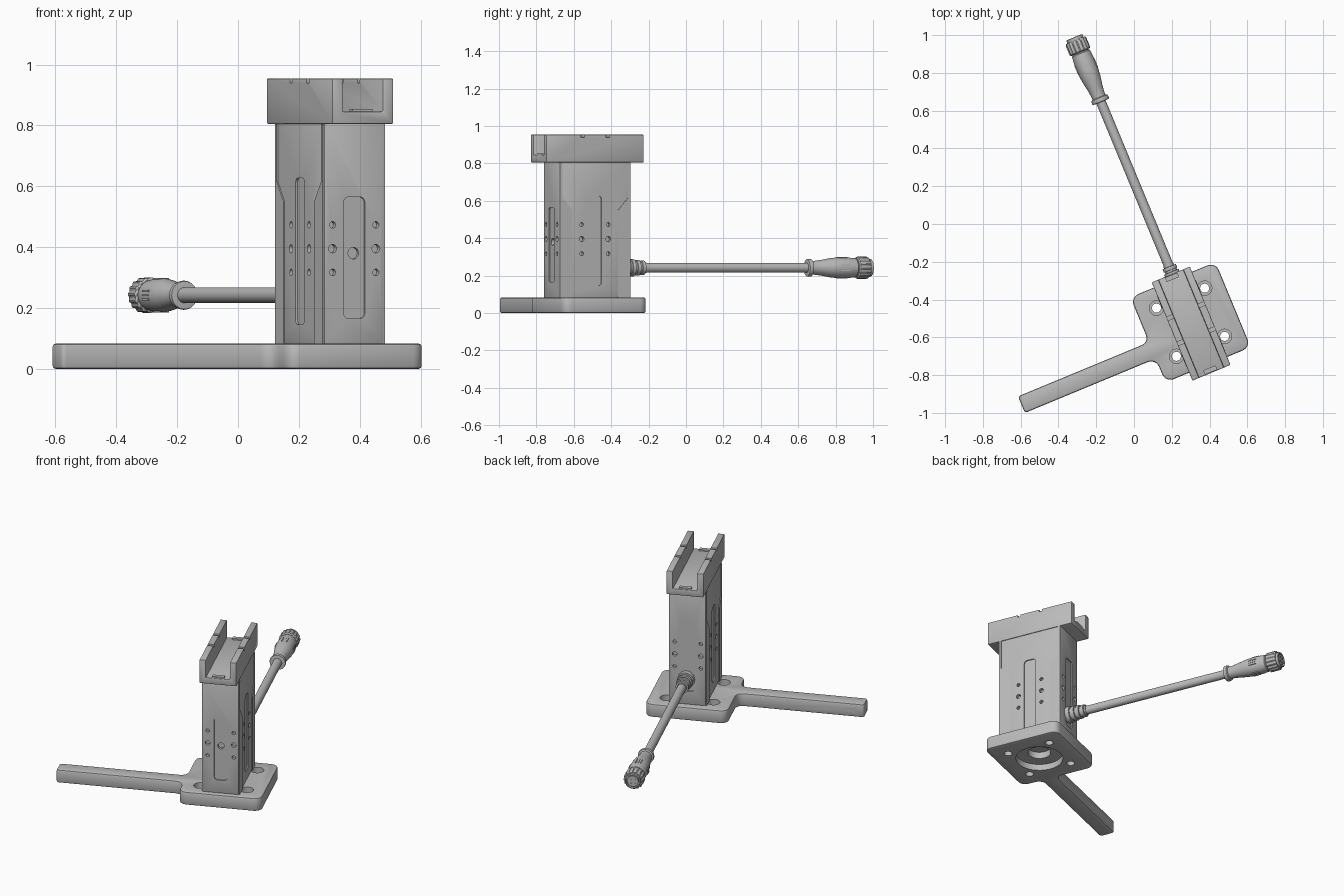
import bpy, bmesh
from math import cos, sin, pi, radians
from mathutils import Matrix, Vector

if "Cube" in bpy.data.objects:
    bpy.data.objects.remove(bpy.data.objects["Cube"])

grey = bpy.data.materials.new("plain_grey")
grey.use_nodes = True
grey.diffuse_color = (0.5, 0.5, 0.5, 1)
grey.node_tree.nodes["Principled BSDF"].inputs["Base Color"].default_value = (0.5, 0.5, 0.5, 1)

# The whole assembly is turned about the upright axis
PLACE = Matrix.Translation((0.3025, -0.5275, 0)) @ Matrix.Rotation(radians(22.5), 4, 'Z')
parts = []


def face(angle, dist):
    """Frame on an upright face: x across, y up, z outward."""
    axes = Matrix(((0, 0, 1, dist), (1, 0, 0, 0), (0, 1, 0, 0), (0, 0, 0, 1)))
    return Matrix.Rotation(radians(angle), 4, 'Z') @ axes


def finish(name, bm, matrix, keep=True):
    bmesh.ops.recalc_face_normals(bm, faces=bm.faces[:])
    mesh = bpy.data.meshes.new(name)
    bm.to_mesh(mesh)
    bm.free()
    mesh.transform(PLACE @ matrix)
    mesh.materials.append(grey)
    ob = bpy.data.objects.new(name, mesh)
    bpy.context.collection.objects.link(ob)
    if keep:
        parts.append(ob)
    return ob


def prism(name, pts, height, matrix=Matrix(), keep=True):
    bm = bmesh.new()
    low = bm.faces.new([bm.verts.new((p[0], p[1], 0)) for p in pts])
    ext = bmesh.ops.extrude_face_region(bm, geom=[low])
    tops = [v for v in ext["geom"] if isinstance(v, bmesh.types.BMVert)]
    bmesh.ops.translate(bm, verts=tops, vec=(0, 0, height))
    return finish(name, bm, matrix, keep)


def lathe(name, profile, matrix, segs=32, knurl=0.0):
    """Rings of (radius, distance) along the frame's z, optionally knurled."""
    bm = bmesh.new()
    rings = []
    for r, z in profile:
        ring = []
        for i in range(segs):
            a = 2 * pi * i / segs
            rr = r - (knurl if i % 4 > 1 else 0)
            ring.append(bm.verts.new((rr * cos(a), rr * sin(a), z)))
        rings.append(ring)
    for a, b in zip(rings, rings[1:]):
        for i in range(segs):
            j = (i + 1) % segs
            bm.faces.new((a[i], a[j], b[j], b[i]))
    bm.faces.new(rings[0])
    bm.faces.new(rings[-1])
    return finish(name, bm, matrix)


def circle(x, y, r, n=24):
    return [(x + r * cos(2 * pi * i / n), y + r * sin(2 * pi * i / n)) for i in range(n)]


def rect(x0, x1, y0, y1):
    return [(x0, y0), (x1, y0), (x1, y1), (x0, y1)]


def rounded(pts, radii, steps=6):
    out = []
    for i, p in enumerate(pts):
        p, a, b = Vector(p), Vector(pts[i - 1]), Vector(pts[(i + 1) % len(pts)])
        r = radii[i]
        s, e = p + (a - p).normalized() * r, p + (b - p).normalized() * r
        for k in range(steps + 1):
            t = k / steps
            w = 1 - t
            # Blend of curve and corner that stays close to a circular arc
            out.append((s * w * w + p * 1.6 * w * t + (s + e) * 0.2 * w * t + e * t * t))
    return out


def apply_mod(ob, kind, **settings):
    bpy.context.view_layer.objects.active = ob
    mod = ob.modifiers.new("step", kind)
    for key, value in settings.items():
        setattr(mod, key, value)
    bpy.ops.object.modifier_apply(modifier=mod.name)


def bevel(ob, width):
    apply_mod(ob, 'BEVEL', width=width, segments=2, limit_method='ANGLE', angle_limit=radians(60))


def cut(ob, pts, height, matrix):
    cutter = prism("cutter", pts, height, matrix, keep=False)
    apply_mod(ob, 'BOOLEAN', object=cutter, operation='DIFFERENCE', solver='EXACT')
    bpy.data.objects.remove(cutter)


# Base plate with its long side arm
H = 0.244
CY = 0.008
outline = [(-H, CY - H), (H, CY - H), (H, CY + H), (-H, CY + H),
           (-H, -0.005), (-0.994, -0.005), (-0.994, -0.1), (-H, -0.1)]
plate = prism("base_plate", rounded(outline, [0.045] * 4 + [0.04, 0.015, 0.015, 0.045]), 0.083)
bevel(plate, 0.01)
for sx in (-1, 1):
    for sy in (-1, 1):
        x, y = sx * 0.138, CY + sy * 0.138
        cut(plate, circle(x, y, 0.024), 0.2, Matrix.Translation((0, 0, -0.05)))
        cut(plate, circle(x, y, 0.038), 0.1, Matrix.Translation((0, 0, 0.045)))
cut(plate, circle(0, CY, 0.14, 48), 0.09, Matrix.Translation((0, 0, -0.05)))
cut(plate, circle(0, CY, 0.068, 32), 0.2, Matrix.Translation((0, 0, -0.05)))
for x in (0.78, 0.925):
    cut(plate, circle(-x, 0.042, 0.012), 0.1, face(90, -0.045) @ Matrix.Scale(-1, 4, (1, 0, 0)))

# Upright column with slots and screw holes on every face
W, L = 0.107, 0.2075
column = prism("column", rect(-W, W, -L, L), 0.724, Matrix.Translation((0, 0, 0.082)))
bevel(column, 0.005)
for angle, dist, low, high in ((-90, L, 0.165, 0.565), (90, L, 0.165, 0.625),
                               (0, W, 0.145, 0.627), (180, W, 0.145, 0.627)):
    cut(column, rounded(rect(-0.038, 0.038, low, high), [0.018] * 4), 0.05, face(angle, dist - 0.007))
    for u in (-0.077, 0.077):
        for z, r in ((0.317, 0.011), (0.395, 0.014), (0.473, 0.011)):
            cut(column, circle(u, z, r, 16), 0.05, face(angle, dist - 0.02))
cut(column, circle(0, 0.38, 0.019), 0.05, face(-90, L - 0.022))

# Thin corner covers with a slanted shoulder
for angle in (0, 180):
    for s in (-1, 1):
        shape = [(0.204, 0.083), (0.132, 0.083), (0.132, 0.55), (0.19, 0.615), (0.19, 0.805), (0.204, 0.805)]
        prism("corner_cover", [(s * u, z) for u, z in shape], 0.005, face(angle, W - 0.001))

# Channel shaped head
A, B = 0.109, 0.071
channel = [(-A, 0.805), (A, 0.805), (A, 0.954), (B, 0.954), (B, 0.845),
           (-B, 0.845), (-B, 0.954), (-A, 0.954)]
head = prism("head_channel", channel, 0.563, face(-90, -0.2815))
bevel(head, 0.004)
for y in (-0.072, 0.072):
    cut(head, rect(y - 0.01, y + 0.01, 0.939, 1), 0.4, face(0, -0.2))
for angle in (-90, 90):
    prism("channel_end_tab", rect(-0.035, 0.035, 0.84, 0.854), 0.025, face(angle, 0.253))

# Cable and ribbed strain relief leaving the rear face
axis = Matrix.Translation((0.008, 0, 0.242)) @ face(90, 0)
lathe("cable", [(0.026, 0.2), (0.026, 1.3)], axis)
ribs = [(0.05, 0.2)]
for i in range(4):
    r, z = 0.05 - i * 0.004, 0.215 + i * 0.03
    ribs += [(r, z), (r, z + 0.018), (r - 0.009, z + 0.019), (r - 0.009, z + 0.029)]
lathe("strain_relief", ribs, axis)

# Plug body, knurled nut and socket end
lathe("plug_body", [(0.03, 1.266), (0.046, 1.268), (0.048, 1.275), (0.046, 1.29), (0.037, 1.294),
                    (0.037, 1.31), (0.042, 1.35), (0.051, 1.4), (0.055, 1.44), (0.055, 1.5),
                    (0.051, 1.545), (0.046, 1.55), (0.046, 1.56)], axis)
lathe("plug_nut", [(0.052, 1.552), (0.059, 1.558), (0.059, 1.612), (0.054, 1.62)], axis, 64, 0.004)
lathe("plug_end", [(0.046, 1.6), (0.046, 1.636), (0.04, 1.638), (0.04, 1.622),
                   (0.033, 1.622), (0.033, 1.634)], axis)
for i in range(4):
    a = pi / 4 + i * pi / 2
    prism("contact_pin", circle(0.018 * cos(a), 0.018 * sin(a), 0.005, 12), 0.01,
          axis @ Matrix.Translation((0, 0, 1.628)))
# Raised grip bars around the plug body
for i in range(4):
    turn = Matrix.Rotation(i * pi / 2, 4, 'Z')
    for k in (-1, 0, 1):
        prism("grip_bar", rect(0.05, 0.057, k * 0.014 - 0.003, k * 0.014 + 0.003), 0.05,
              axis @ turn @ Matrix.Translation((0, 0, 1.445)))

# Smooth curved surfaces while keeping edges crisp
bpy.ops.object.select_all(action='DESELECT')
for ob in parts:
    ob.select_set(True)
bpy.context.view_layer.objects.active = parts[0]
bpy.ops.object.shade_smooth_by_angle(angle=radians(30))
